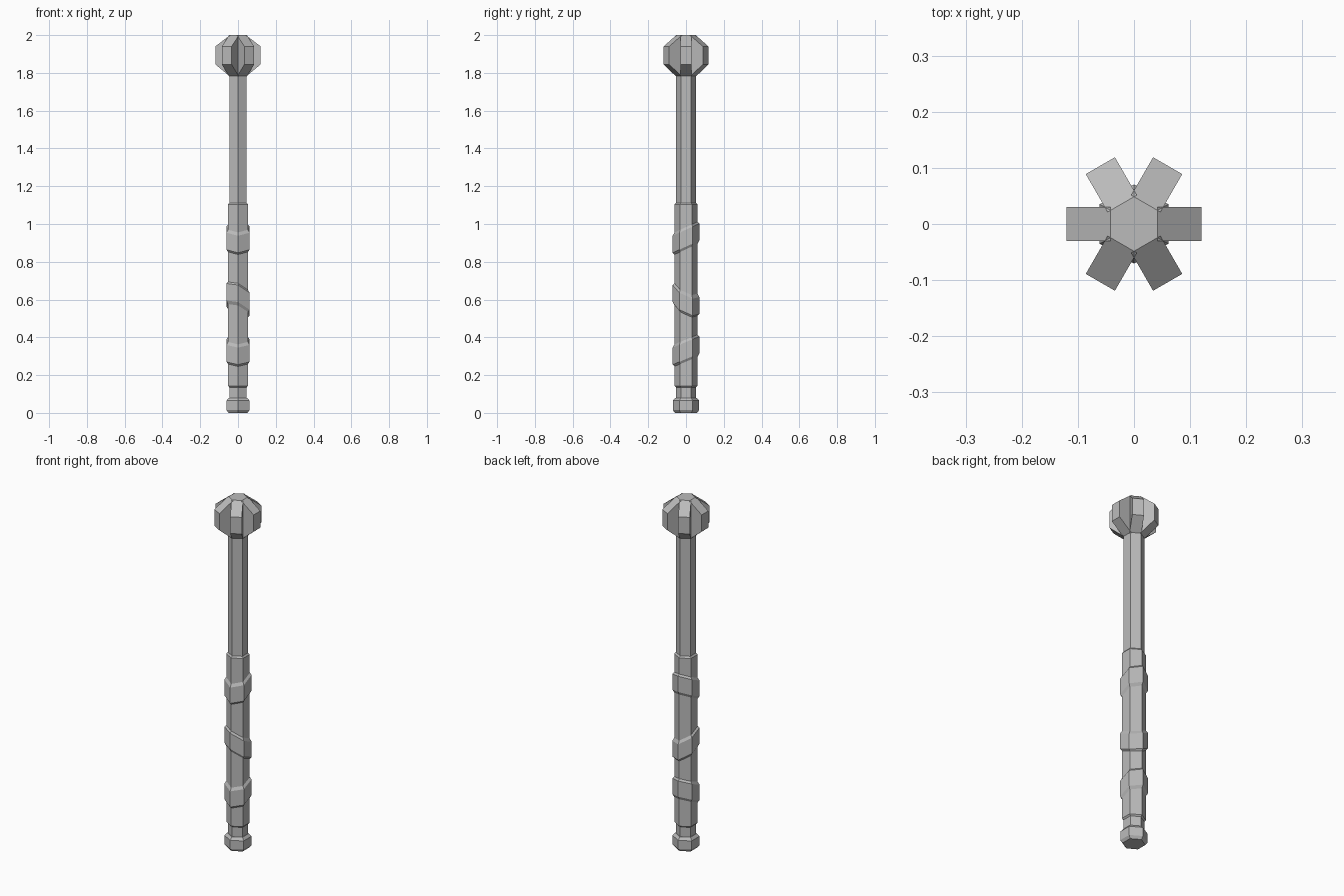
import bpy, bmesh, math
from mathutils import Matrix

cube = bpy.data.objects.get("Cube")
if cube:
    bpy.data.objects.remove(cube)

GREY = (0.5, 0.5, 0.5, 1)
metal = bpy.data.materials.new("plain grey")
metal.use_nodes = True
metal.diffuse_color = GREY
metal.node_tree.nodes["Principled BSDF"].inputs["Base Color"].default_value = GREY


def finish(name, bm):
    bmesh.ops.recalc_face_normals(bm, faces=bm.faces)
    mesh = bpy.data.meshes.new(name)
    bm.to_mesh(mesh)
    bm.free()
    mesh.materials.append(metal)
    obj = bpy.data.objects.new(name, mesh)
    bpy.context.collection.objects.link(obj)
    return obj


def hex_loft(name, profile, slope_x=0, slope_y=0):
    """Six-sided loft through (radius, z) rings, optionally sheared in z."""
    bm = bmesh.new()
    rings = []
    for r, z in profile:
        ring = []
        for i in range(6):
            a = math.radians(30 + 60 * i)
            x, y = r * math.cos(a), r * math.sin(a)
            ring.append(bm.verts.new((x, y, z + slope_x * x + slope_y * y)))
        rings.append(ring)
    for low, high in zip(rings, rings[1:]):
        for i in range(6):
            j = (i + 1) % 6
            bm.faces.new((low[i], low[j], high[j], high[i]))
    bm.faces.new(rings[0])
    bm.faces.new(rings[-1])
    return finish(name, bm)


# Handle
hex_loft("pommel", [(0.058, 0), (0.07, 0.015), (0.07, 0.065), (0.056, 0.08)])
hex_loft("shaft", [(0.053, 0.07), (0.053, 1.79)])
hex_loft("grip", [(0.053, 0.135), (0.061, 0.143), (0.061, 1.103), (0.053, 1.112)])

# Slanted wraps around the grip
wraps = {
    "lower_wrap": (0.33, 0, 0.42),
    "middle_wrap": (0.60, -0.4, -0.45),
    "upper_wrap": (0.925, 0, 0.46),
}
for name, (z, sx, sy) in wraps.items():
    hex_loft(name, [(0.06, z - 0.06), (0.0705, z - 0.045),
                    (0.0705, z + 0.045), (0.06, z + 0.06)], sx, sy)

# Head: core with six radial flanges
hex_loft("head_core", [(0.0485, 1.78), (0.0485, 2.0)])
outline = [(0.042, 1.78), (0.12, 1.845), (0.12, 1.94), (0.042, 2.0)]
for k in range(6):
    bm = bmesh.new()
    face = bm.faces.new([bm.verts.new((x, -0.03, z)) for x, z in outline])
    side = bmesh.ops.extrude_face_region(bm, geom=[face])
    moved = [v for v in side["geom"] if isinstance(v, bmesh.types.BMVert)]
    bmesh.ops.translate(bm, verts=moved, vec=(0, 0.06, 0))
    bm.transform(Matrix.Rotation(math.radians(60 * k), 4, "Z"))
    finish(f"head_flange_{k + 1}", bm)
